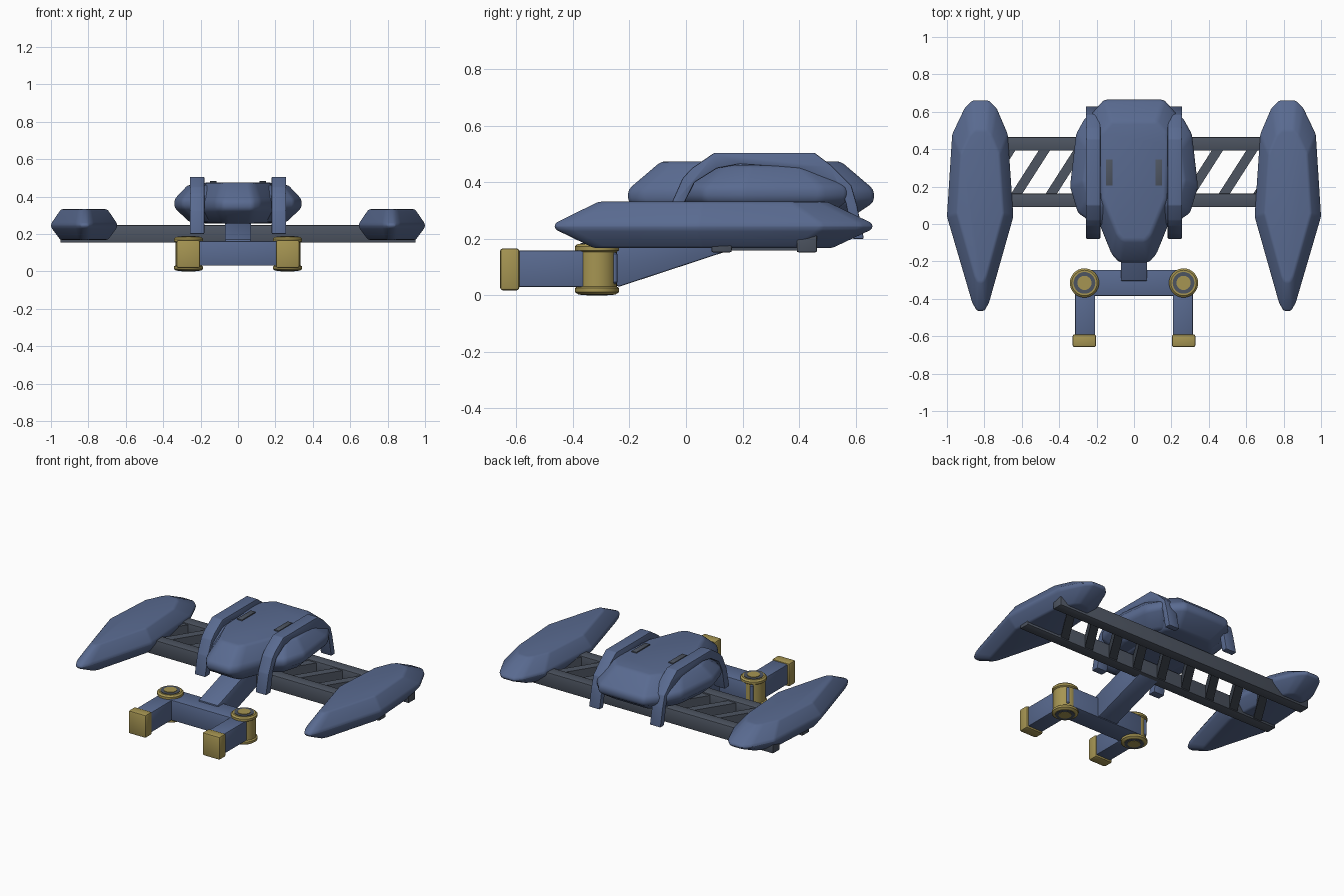
import bpy, bmesh, math

if "Cube" in bpy.data.objects:
    bpy.data.objects.remove(bpy.data.objects["Cube"])


def material(name, rgb):
    m = bpy.data.materials.new(name)
    m.use_nodes = True
    m.diffuse_color = (*rgb, 1)
    m.node_tree.nodes["Principled BSDF"].inputs["Base Color"].default_value = (*rgb, 1)
    return m


BLUE = material("slate_blue", (0.10, 0.145, 0.28))
GOLD = material("dull_gold", (0.38, 0.30, 0.085))
GREY = material("dark_grey", (0.075, 0.09, 0.12))


def loft(name, rings, mat, bevel=0.0, segments=2):
    """Closed solid through equal rings of points, with softened edges."""
    bm = bmesh.new()
    loops = [[bm.verts.new(p) for p in ring] for ring in rings]
    n = len(loops[0])
    for low, high in zip(loops, loops[1:]):
        for i in range(n):
            j = (i + 1) % n
            bm.faces.new((low[i], low[j], high[j], high[i]))
    bm.faces.new(loops[0][::-1])
    bm.faces.new(loops[-1])
    bmesh.ops.recalc_face_normals(bm, faces=bm.faces)
    if bevel:
        bmesh.ops.bevel(bm, geom=list(bm.edges), offset=bevel, segments=segments,
                        profile=0.5, affect='EDGES', clamp_overlap=True)
    mesh = bpy.data.meshes.new(name)
    bm.to_mesh(mesh)
    bm.free()
    mesh.materials.append(mat)
    obj = bpy.data.objects.new(name, mesh)
    bpy.context.collection.objects.link(obj)
    bpy.ops.object.select_all(action='DESELECT')
    obj.select_set(True)
    bpy.context.view_layer.objects.active = obj
    bpy.ops.object.shade_smooth_by_angle(angle=math.radians(32))
    return obj


def box(name, x, y, z, mat, bevel=0.006):
    rings = [[(x[0], y[0], h), (x[1], y[0], h), (x[1], y[1], h), (x[0], y[1], h)] for h in z]
    return loft(name, rings, mat, bevel)


def side_prism(name, profile, x0, x1, mat, bevel=0.006):
    return loft(name, [[(x, y, z) for y, z in profile] for x in (x0, x1)], mat, bevel)


def turned(name, centre, profile, mat, sides=32):
    angles = [2 * math.pi * i / sides for i in range(sides)]
    rings = [[(centre[0] + r * math.cos(a), centre[1] + r * math.sin(a), z) for a in angles]
             for r, z in profile]
    return loft(name, rings, mat)


def hull(name, outline, centre, levels, mat, bevel):
    """Plan outline stacked at several heights, each level scaled about the centre."""
    cx, cy = centre
    rings = [[(cx + (x - cx) * sx, cy + (y - cy) * sy, z) for x, y in outline]
             for z, sx, sy in levels]
    return loft(name, rings, mat, bevel)


def both(half):
    """Mirror a half outline across x = 0."""
    return half + [(-x, y) for x, y in reversed(half)]


# Central body and its wider side bulge
hull("main_body", both([(0.08, -0.205), (0.12, -0.16), (0.225, 0.1), (0.245, 0.5),
                        (0.235, 0.58), (0.16, 0.665)]), (0, 0.23),
     [(0.255, 0.75, 0.74), (0.33, 1, 1), (0.375, 1, 1), (0.475, 0.75, 0.73)], BLUE, 0.015)
hull("body_bulge", both([(0.2, -0.01), (0.30, 0.06), (0.342, 0.2), (0.31, 0.48),
                         (0.26, 0.57), (0.18, 0.59)]), (0, 0.27),
     [(0.262, 0.76, 0.7), (0.34, 1, 1), (0.385, 1, 1), (0.462, 0.79, 0.62)], BLUE, 0.015)

# Truss: two long beams joined by slanted rungs
for label, y in (("front", 0.09), ("back", 0.392)):
    box(label + "_beam", (-0.95, 0.95), (y, y + 0.072), (0.153, 0.248), GREY)
for i in range(-4, 5):
    x = i * 0.185
    rings = [[(x - 0.11, 0.15, z), (x - 0.05, 0.15, z), (x + 0.11, 0.4, z), (x + 0.05, 0.4, z)]
             for z in (0.16, 0.24)]
    loft("truss_rung", rings, GREY)

# Neck and crossbar of the front grabber
side_prism("neck", [(-0.305, 0.17), (-0.305, 0.1), (-0.24, 0.03), (0.14, 0.155), (0.14, 0.25),
                    (-0.03, 0.262)], -0.07, 0.07, BLUE)
box("crossbar", (-0.265, 0.265), (-0.385, -0.245), (0.03, 0.162), BLUE)

RAIL = [(-0.08, 0.2), (-0.052, 0.325), (-0.012, 0.415), (0.02, 0.45), (0.1, 0.505),
        (0.455, 0.505), (0.515, 0.46), (0.585, 0.39), (0.605, 0.32), (0.63, 0.2),
        (0.59, 0.2), (0.565, 0.33), (0.53, 0.4), (0.4, 0.45), (0.19, 0.465),
        (0.11, 0.45), (0.03, 0.4), (-0.005, 0.33), (-0.03, 0.2)]
POD = [(0.775, 0.66), (0.865, 0.66), (0.905, 0.62), (0.972, 0.48), (1.0, 0.04), (0.865, -0.42),
       (0.84, -0.465), (0.8, -0.465), (0.775, -0.42), (0.645, 0.04), (0.675, 0.48), (0.735, 0.62)]

for side, s in (("left", 1), ("right", -1)):
    # Outrigger pod
    hull(side + "_pod", [(s * x, y) for x, y in POD], (s * 0.822, 0.09),
         [(0.168, 0.72, 0.75), (0.235, 1, 1), (0.255, 1, 1), (0.332, 0.7, 0.72)], BLUE, 0.012)
    # Curved rail over the body, and the vent beside it
    side_prism(side + "_rail", RAIL, s * 0.18, s * 0.257, BLUE, 0.005)
    box(side + "_vent", (s * 0.115, s * 0.15), (0.205, 0.345), (0.465, 0.482), GREY, 0.002)
    # Turned pivot with recessed-looking end rings
    pivot = (s * 0.265, -0.315)
    turned(side + "_pivot", pivot,
           [(0.066, 0.004), (0.078, 0.012), (0.078, 0.026), (0.07, 0.032), (0.07, 0.154),
            (0.078, 0.16), (0.078, 0.174), (0.068, 0.183)], GOLD)
    turned(side + "_pivot_ring", pivot, [(0.058, 0.002), (0.058, 0.186)], GREY)
    turned(side + "_pivot_cap", pivot, [(0.038, 0), (0.038, 0.189)], GOLD)
    turned(side + "_pivot_pin", (s * 0.295, -0.253),
           [(0.004, 0.04), (0.01, 0.047), (0.01, 0.146), (0.004, 0.153)], BLUE, 12)
    # Forward finger and its tip
    box(side + "_finger", (s * 0.208, s * 0.315), (-0.6, -0.315), (0.03, 0.16), BLUE)
    box(side + "_finger_tip", (s * 0.203, s * 0.328), (-0.658, -0.59), (0.018, 0.167), GOLD, 0.01)
